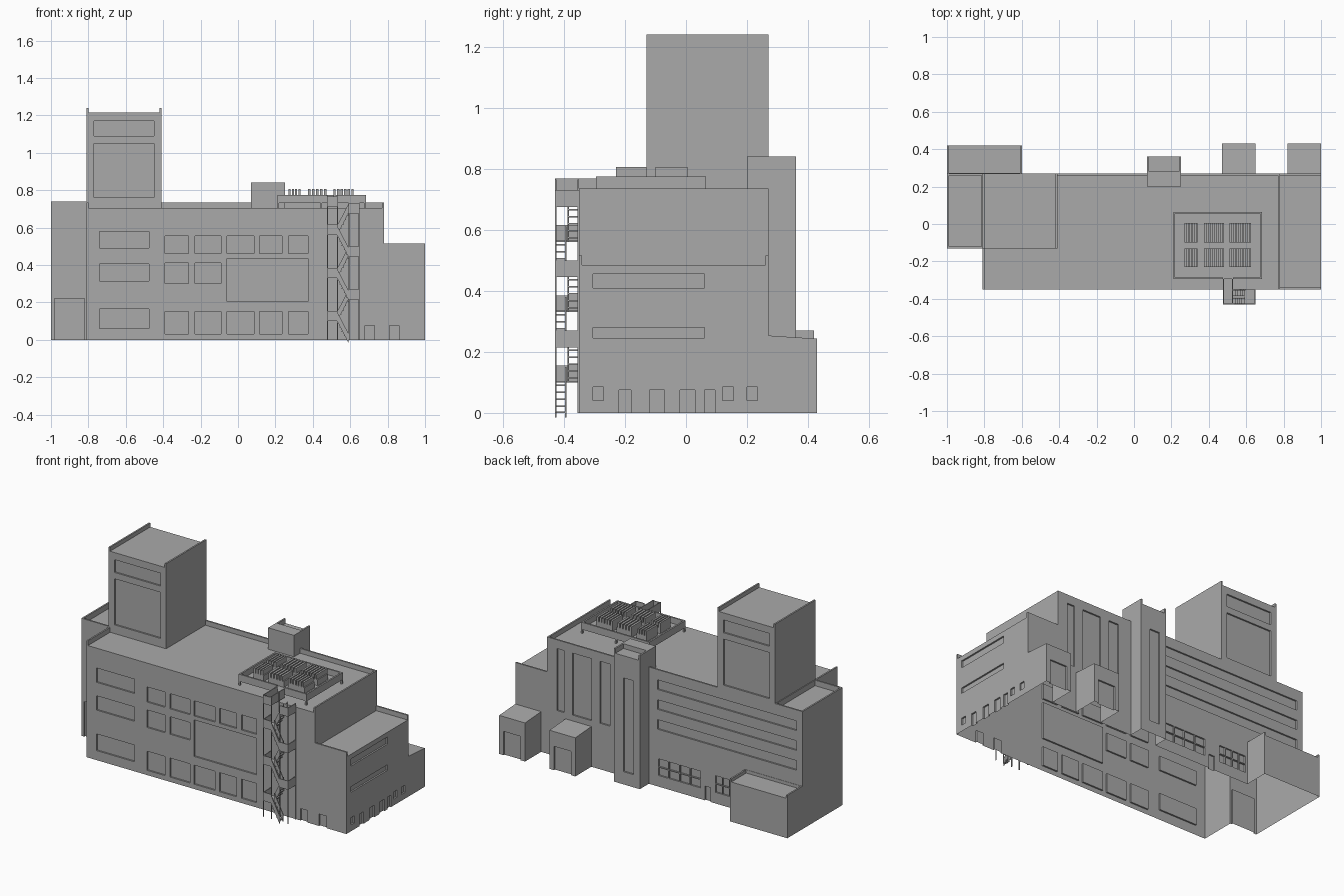
import bpy, bmesh

cube = bpy.data.objects.get("Cube")
if cube:
    bpy.data.objects.remove(cube)

grey = bpy.data.materials.new("concrete grey")
grey.use_nodes = True
tone = (0.4, 0.4, 0.4, 1)
grey.diffuse_color = tone
grey.node_tree.nodes["Principled BSDF"].inputs["Base Color"].default_value = tone


def add_box(bm, x, y, z, drop=0.0, shear=0.0):
    """Box from ranges; drop lowers the top rear edge, shear lifts the far x end."""
    grid = [[[bm.verts.new((x[i], y[j], z[k] - drop * j * k + shear * i))
              for k in (0, 1)] for j in (0, 1)] for i in (0, 1)]
    v = [grid[i][j][k] for i in (0, 1) for j in (0, 1) for k in (0, 1)]
    for f in ("0132", "4675", "0451", "2376", "0264", "1573"):
        bm.faces.new([v[int(c)] for c in f])


def make(name, boxes):
    bm = bmesh.new()
    for b in boxes:
        add_box(bm, *b)
    bmesh.ops.recalc_face_normals(bm, faces=bm.faces)
    mesh = bpy.data.meshes.new(name)
    bm.to_mesh(mesh)
    bm.free()
    mesh.materials.append(grey)
    ob = bpy.data.objects.new(name, mesh)
    bpy.context.scene.collection.objects.link(ob)
    return ob


def combine(ob, operation, boxes):
    tool = make("cutter", boxes)
    mod = ob.modifiers.new("bool", 'BOOLEAN')
    mod.operation, mod.solver, mod.object = operation, 'EXACT', tool
    graph = bpy.context.evaluated_depsgraph_get()
    mesh = bpy.data.meshes.new_from_object(ob.evaluated_get(graph))
    ob.modifiers.clear()
    ob.data = mesh
    bpy.data.objects.remove(tool)


FRONT, BACK, RIGHT, LOW = -0.35, 0.27, 1.0, -0.02
DEPTH = 0.01

# Main hall with an open roof edge at the front
building = make("building", [((-0.81, 0.78), (FRONT, BACK), (0, 0.735))])
combine(building, 'DIFFERENCE', [((-0.8, 0.77), (-0.4, 0.26), (0.705, 0.8))])

# Wings, tower, stair shaft and rear porches
wings = [
    ((0.7, RIGHT), (FRONT, BACK), (0, 0.515)),
    ((-1, -0.75), (-0.13, BACK), (0, 0.74)),
    ((-0.81, -0.41), (-0.13, BACK), (0.5, 1.24)),
    ((0.07, 0.25), (0.2, 0.36), (0, 0.84)),
    ((-1, -0.6), (0.2, 0.42), (0, 0.27)),
    ((0.47, 0.65), (0.2, 0.43), (0, 0.258), 0.015),
    ((0.82, RIGHT), (0.2, 0.43), (0, 0.258), 0.015),
]
for wing in wings:
    combine(building, 'UNION', [wing])

# Roofs sunk between their parapets
roofs = [
    ((0.78, 1.05), (-0.34, 0.26), (0.485, 0.6)),
    ((-0.99, -0.815), (-0.12, 0.26), (0.705, 0.8)),
    ((-0.8, -0.42), (-0.2, 0.3), (1.215, 1.3)),
    ((0.08, 0.24), (0.28, 0.4), (0.81, 0.9)),
    ((-0.99, -0.61), (0.272, 0.5), (0.25, 0.3)),
]
for roof in roofs:
    combine(building, 'DIFFERENCE', [roof])

panels = []


def front_panel(x, z, y=FRONT):
    panels.append((x, (y - 0.02, y + DEPTH), z))


def back_panel(x, z, y=BACK):
    panels.append((x, (y - DEPTH, y + 0.02), z))


def side_panel(y, z):
    panels.append(((RIGHT - DEPTH, RIGHT + 0.02), y, z))


# Front windows
small = [(-0.39, -0.265), (-0.23, -0.09)]
large = [(-0.06, 0.085), (0.115, 0.235), (0.27, 0.375)]
for z in ((0.49, 0.58), (0.315, 0.405), (0.06, 0.165)):
    front_panel((-0.74, -0.475), z)
for x in small:
    front_panel(x, (0.3, 0.41))
for x in small + large:
    front_panel(x, (0.46, 0.555))
    front_panel(x, (0.03, 0.15))
front_panel((-0.06, 0.375), (0.205, 0.435))
for x in (0.68, 0.81):
    front_panel((x, x + 0.05), (LOW, 0.075))
front_panel((-0.98, -0.82), (LOW, 0.22), -0.13)

# Tower panels, front and rear
for z in ((0.76, 1.05), (1.09, 1.17)):
    front_panel((-0.77, -0.45), z, -0.13)
    back_panel((-0.77, -0.45), z)

# Rear bands, tall windows, lower windows and doors
for z in (0.36, 0.485, 0.61):
    back_panel((-0.96, 0.01), (z, z + 0.06))
for x in ((0.34, 0.41), (0.47, 0.6), (0.66, 0.71)):
    back_panel(x, (0.29, 0.68))
for x0, x1 in ((-0.29, 0.01), (-0.585, -0.39)):
    step = (x1 - x0) / 4
    for i in range(4):
        for z in (0.07, 0.125):
            back_panel((x0 + i * step, x0 + (i + 1) * step - 0.006), (z, z + 0.05))
back_panel((-0.36, -0.32), (LOW, 0.09))
back_panel((0.115, 0.185), (0.08, 0.67), 0.36)
for x in (0.5, 0.85):
    back_panel((x, x + 0.12), (LOW, 0.15), 0.43)

# Side windows and doors
for z in ((0.41, 0.455), (0.245, 0.28)):
    side_panel((-0.305, 0.06), z)
for y in (-0.305, 0.12, 0.2):
    side_panel((y, y + 0.035), (0.04, 0.085))
for y in ((-0.22, -0.18), (-0.12, -0.07), (-0.02, 0.03), (0.06, 0.095)):
    side_panel(y, (LOW, 0.075))
combine(building, 'DIFFERENCE', panels)

# Open underside
bm = bmesh.new()
bm.from_mesh(building.data)
floor = [f for f in bm.faces if all(v.co.z < 0.001 for v in f.verts)]
bmesh.ops.delete(bm, geom=floor, context='FACES')
bm.to_mesh(building.data)
bm.free()
building.data.materials.clear()
building.data.materials.append(grey)
for poly in building.data.polygons:
    poly.material_index = 0
    poly.use_smooth = False

# Plant deck: raised floor, rim and feet
X0, X1, Y0, Y1 = 0.21, 0.685, -0.295, 0.065
T, RIM = 0.01, (0.735, 0.775)
deck = [((X0, X1), (Y0, Y1), (0.73, 0.738)),
        ((X0, X0 + T), (Y0, Y1), RIM), ((X1 - T, X1), (Y0, Y1), RIM),
        ((X0, 0.475), (Y0, Y0 + T), RIM), ((0.53, X1), (Y0, Y0 + T), RIM),
        ((X0, X1), (Y1 - T, Y1), RIM)]
for x in (X0, 0.44, X1 - T):
    for y in (Y0, Y1 - T):
        deck.append(((x, x + T), (y, y + T), (0.7, 0.735)))
make("plant_deck", deck)

# Cooling units as rows of upright fins on a low base
fins = []
for x0, x1 in ((0.27, 0.34), (0.375, 0.48), (0.51, 0.625)):
    count = round((x1 - x0) / 0.02)
    pitch = (x1 - x0) / count
    for y in ((-0.23, -0.13), (-0.1, 0.005)):
        fins.append(((x0, x1), y, (0.738, 0.775)))
        for i in range(count):
            x = x0 + i * pitch
            fins.append(((x, x + pitch * 0.65), y, (0.775, 0.805)))
make("cooling_units", fins)

# Outside stair: trays, flights, treads and posts
SY = (-0.43, FRONT)
LEFT_END, RIGHT_END = (0.475, 0.53), (0.59, 0.65)
RISE, W = 0.115, 0.005
stair = []
for k in range(6):
    z = 0.1 + RISE * k
    on_low_x = k % 2 == 0
    x = LEFT_END if on_low_x else RIGHT_END
    outer = x[0] if on_low_x else x[1] - W
    wall = (z, z + 0.055)
    stair.append((x, SY, (z, z + W)))
    stair.append((x, (SY[0], SY[0] + W), wall))
    stair.append(((outer, outer + W), SY, wall))
    y = (SY[0], -0.392) if on_low_x else (-0.388, SY[1])
    base = z - RISE
    start, lift = (z, -RISE) if on_low_x else (base, RISE)
    for side in (y[0], y[1] - W):
        stair.append(((0.53, 0.59), (side, side + W), (start, start + 0.05), 0, lift))
    for i in range(5):
        t = (i + 0.5) / 5
        sx = 0.53 + 0.06 * (1 - t if on_low_x else t)
        tread = max(base + t * RISE, 0)
        stair.append(((sx - 0.006, sx + 0.006), y, (tread, tread + W)))
for x in LEFT_END + RIGHT_END:
    for y in SY:
        px, py = min(x, 0.65 - W), min(y, FRONT - W)
        stair.append(((px, px + W), (py, py + W), (0, 0.765 if x < 0.56 else 0.69)))
make("outside_stair", stair)

# Walkway from stair head to deck
bridge = [((0.475, 0.53), (SY[0], Y0), (0.712, 0.72)),
          ((0.475, 0.53), (SY[0], SY[0] + W), (0.72, 0.765))]
for x in (0.475, 0.525):
    bridge.append(((x, x + W), (SY[0], Y0), (0.72, 0.768)))
make("walkway", bridge)
